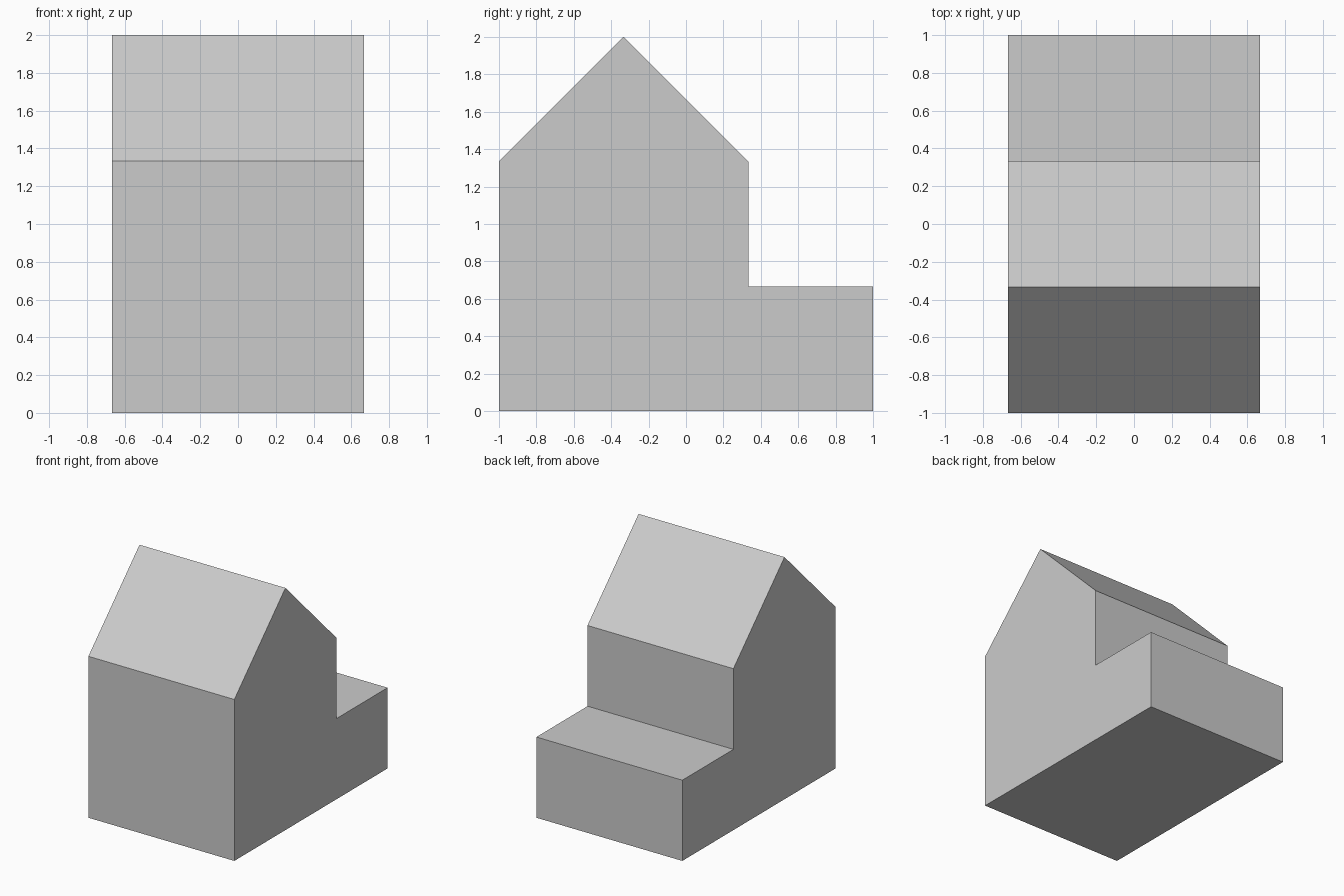
import bpy, bmesh
from mathutils import Vector

if "Cube" in bpy.data.objects:
    bpy.data.objects.remove(bpy.data.objects["Cube"])

T = 2 / 3  # grid unit of the model


def extrude_profile(name, profile, width):
    """Extrude a closed (y, z) outline along x, centred on x = 0."""
    bm = bmesh.new()
    face = bm.faces.new([bm.verts.new((-width / 2, y, z)) for y, z in profile])
    ext = bmesh.ops.extrude_face_region(bm, geom=[face])
    verts = [v for v in ext["geom"] if isinstance(v, bmesh.types.BMVert)]
    bmesh.ops.translate(bm, verts=verts, vec=Vector((width, 0, 0)))
    bmesh.ops.recalc_face_normals(bm, faces=bm.faces)
    mesh = bpy.data.meshes.new(name)
    bm.to_mesh(mesh)
    bm.free()
    obj = bpy.data.objects.new(name, mesh)
    bpy.context.collection.objects.link(obj)
    return obj


# Gabled block with a low step at the back, one solid
outline = [(-1, 0), (1, 0), (1, T), (1 - T, T), (1 - T, 2 * T),
           (1 - 2 * T, 3 * T), (-1, 2 * T)]
extrude_profile("house_with_rear_step", outline, 2 * T)
